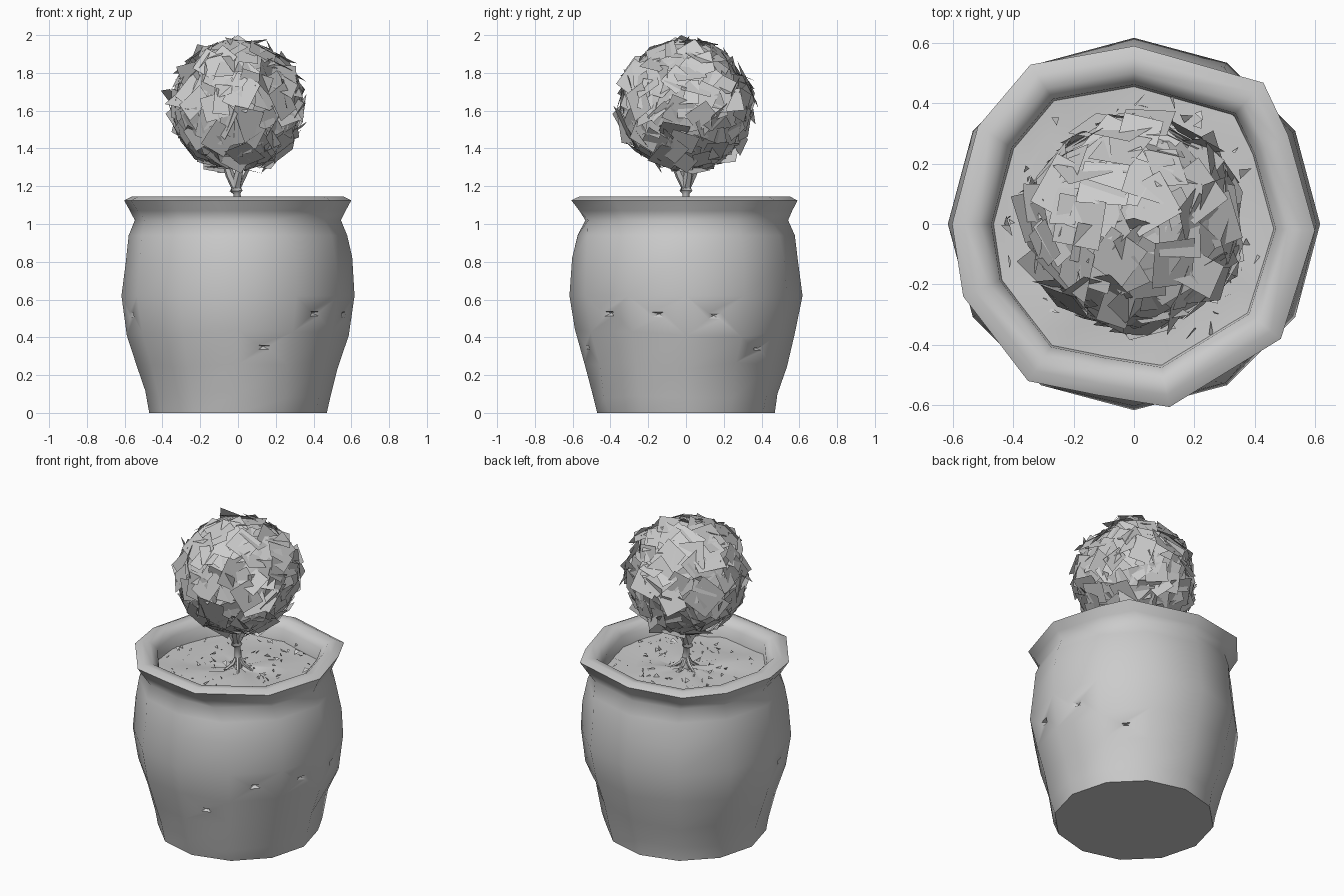
import bpy, bmesh, math, random
from mathutils import Vector, Matrix

if "Cube" in bpy.data.objects:
    bpy.data.objects.remove(bpy.data.objects["Cube"])

random.seed(7)
grey = bpy.data.materials.new("matte_grey")
grey.diffuse_color = (0.6, 0.6, 0.6, 1)
grey.use_nodes = True
grey.node_tree.nodes["Principled BSDF"].inputs["Base Color"].default_value = grey.diffuse_color


def finish(bm, name, angle=None):
    me = bpy.data.meshes.new(name)
    bm.to_mesh(me)
    bm.free()
    ob = bpy.data.objects.new(name, me)
    bpy.context.collection.objects.link(ob)
    me.materials.append(grey)
    if angle:
        bpy.ops.object.select_all(action='DESELECT')
        ob.select_set(True)
        bpy.context.view_layer.objects.active = ob
        bpy.ops.object.shade_smooth_by_angle(angle=math.radians(angle))
    return ob


def loft(bm, rings):
    loops = [[bm.verts.new(p) for p in ring] for ring in rings]
    faces = []
    for a, b in zip(loops, loops[1:]):
        n = len(a)
        for i in range(n):
            faces.append(bm.faces.new((a[i], a[(i + 1) % n], b[(i + 1) % n], b[i])))
    return loops, faces


# pot: round body lofted into an uneven hand-made rim
RIM = [(358, .600), (30, .590), (47.5, .635), (90, .590), (123, .630), (148, .610),
       (180, .603), (203, .615), (236, .628), (258, .580), (281, .618), (322, .618)]
# (radius, height, share of the rim outline)
PROFILE = [(.470, 0, 0), (.495, .10, 0), (.535, .25, 0), (.585, .42, 0), (.617, .62, 0),
           (.605, .80, 0), (.578, .94, .2), (.545, 1.02, .5), (.570, 1.07, .8),
           (.600, 1.125, 1), (.560, 1.145, 1), (.510, 1.14, 1), (.470, 1.10, 1), (.460, .99, 1)]
rings = []
for k, (r, z, w) in enumerate(PROFILE):
    ring = []
    for i, (ang, rr) in enumerate(RIM):
        a = math.radians(30 * i + w * (((ang - 30 * i + 180) % 360) - 180))
        rad = r * (1 + w * (rr / .6 - 1))
        dz = 0
        if 0 < k < 6 and k != 4:
            rad += random.uniform(-.012, .006)
            dz = random.uniform(-.025, .025)
        ring.append((rad * math.cos(a), rad * math.sin(a), z + dz))
    rings.append(ring)
bm = bmesh.new()
loops, faces = loft(bm, rings)
bm.faces.new(loops[0][::-1])
# small chips knocked into the wall
chips = [faces[12 * k + i] for k, i in ((2, 9), (3, 10), (3, 0), (3, 6), (2, 1), (3, 11))]
for f in chips:
    c = f.calc_center_median()
    n = f.normal.copy()
    f.normal_update()
    n = f.normal.copy()
    bmesh.ops.inset_individual(bm, faces=[f], thickness=.06, use_even_offset=True)
    for v in f.verts:
        v.co = c + (v.co - c) * .35
    bmesh.ops.poke(bm, faces=[f], offset=0)
    v = min(bm.verts, key=lambda q: (q.co - c).length)
    v.co -= n * .025
bmesh.ops.recalc_face_normals(bm, faces=bm.faces)
finish(bm, "pot", 60)

# soil: uneven disc with loose crumbs
bm = bmesh.new()
rings = [[(r * math.cos(a), r * math.sin(a), 1.03 + random.uniform(-.012, .012))
          for a in (math.tau * i / 24 for i in range(24))]
         for r in (.49, .40, .30, .20, .10, .03)]
loops, _ = loft(bm, rings)
bm.faces.new(loops[-1])
for _ in range(110):
    r, a = .43 * math.sqrt(random.random()), random.uniform(0, math.tau)
    c = Vector((r * math.cos(a), r * math.sin(a), 1.04))
    bm.faces.new([bm.verts.new(c + Vector((random.uniform(-.025, .025), random.uniform(-.025, .025),
                                           random.uniform(-.012, .018)))) for _ in range(3)])
finish(bm, "soil", 40)


def tube(bm, points, sides=8):
    # points are (position, radius)
    rings = []
    for i, (p, r) in enumerate(points):
        d = Vector(points[min(i + 1, len(points) - 1)][0]) - Vector(points[max(i - 1, 0)][0])
        q = d.to_track_quat('Z', 'Y')
        rings.append([Vector(p) + q @ Vector((r * math.cos(t), r * math.sin(t), 0))
                      for t in (math.tau * s / sides for s in range(sides))])
    loops, _ = loft(bm, rings)
    bm.faces.new(loops[0][::-1])
    bm.faces.new(loops[-1])


# trunk with forked branches and spreading roots
bm = bmesh.new()
tube(bm, [((0, 0, 1.02), .03), ((0, 0, 1.10), .022), ((-.005, 0, 1.16), .018),
          ((-.01, 0, 1.175), .034), ((-.01, 0, 1.24), .04)])
for i in range(4):
    a = math.radians(20 + 90 * i)
    x, y = math.cos(a), math.sin(a)
    tube(bm, [((-.01, 0, 1.20), .028), ((.035 * x - .01, .035 * y, 1.26), .024),
              ((.08 * x, .08 * y, 1.36), .018)], 6)
for i in range(5):
    a = math.tau * i / 5 + .3
    x, y = math.cos(a), math.sin(a)
    tube(bm, [((0, 0, 1.12), .012), ((.03 * x, .03 * y, 1.06), .012),
              ((.09 * x, .09 * y, 1.02), .006)], 5)
finish(bm, "trunk", 50)

# foliage core
CENTRE = Vector((0, 0, 1.625))
bm = bmesh.new()
bmesh.ops.create_icosphere(bm, subdivisions=3, radius=.325, matrix=Matrix.Translation(CENTRE))
finish(bm, "foliage_core", 60)

# foliage: overlapping square leaves spread evenly over the ball
bm = bmesh.new()
COUNT = 230


def leaf(direction, dist, size, tilt):
    q = direction.to_track_quat('Z', 'Y')
    spin = Matrix.Rotation(random.uniform(0, math.tau), 3, 'Z')
    lean = Matrix.Rotation(tilt, 3, 'X')
    spin2 = Matrix.Rotation(random.uniform(0, math.tau), 3, 'Z')
    w, h = size, size * random.uniform(.7, 1)
    vs = []
    for sx, sy in ((-1, -1), (1, -1), (1, 1), (-1, 1)):
        p = CENTRE + direction * dist + q @ (spin @ lean @ spin2 @ Vector((sx * w / 2, sy * h / 2, 0)))
        p.z = min(max(p.z, 1.265), 2.0)
        vs.append(bm.verts.new(p))
    bm.faces.new(vs)


for i in range(COUNT):
    z = 1 - 2 * (i + .5) / COUNT
    a = i * 2.39996
    s = math.sqrt(1 - z * z)
    d = Vector((s * math.cos(a), s * math.sin(a), z))
    leaf(d, random.uniform(.315, .35), random.uniform(.12, .19), random.gauss(0, .32))
# one leaf tip at the very top
bm.faces.new([bm.verts.new(p) for p in ((0, .02, 2.0), (-.09, .0, 1.94), (0, -.06, 1.9), (.09, -.01, 1.94))])
finish(bm, "leaves")
